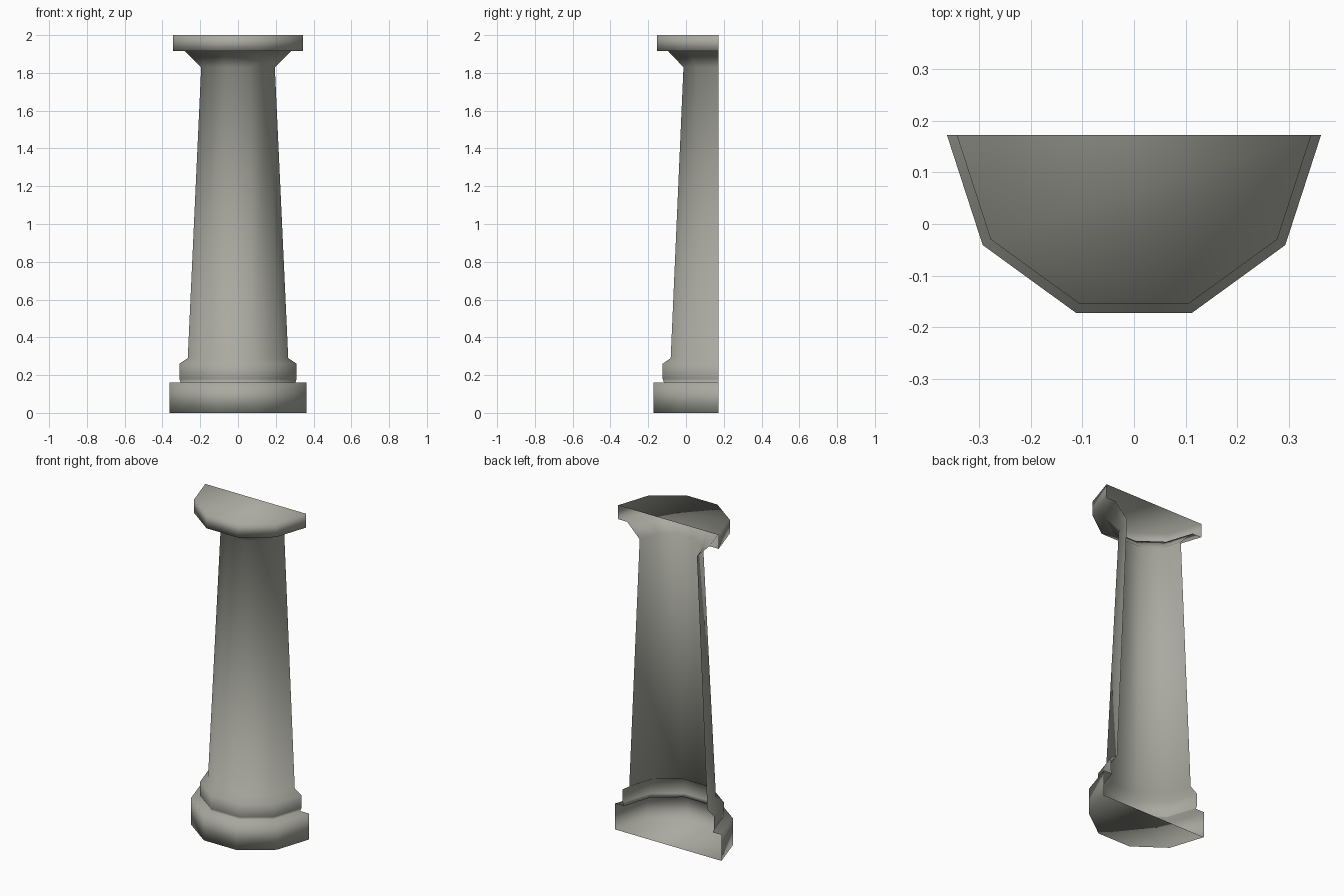
import bpy, bmesh, math

if "Cube" in bpy.data.objects:
    bpy.data.objects.remove(bpy.data.objects["Cube"])

# Stone colour
stone = bpy.data.materials.new("warm grey stone")
stone.diffuse_color = (0.40, 0.40, 0.355, 1)
stone.use_nodes = True
stone.node_tree.nodes["Principled BSDF"].inputs["Base Color"].default_value = stone.diffuse_color

# Lathe profile (radius, height): plinth, torus, tapered shaft, flare, abacus
PROFILE = [
    (0.362, 0.0), (0.362, 0.16),
    (0.303, 0.16), (0.311, 0.18), (0.311, 0.26),
    (0.266, 0.29), (0.195, 1.83),
    (0.28, 1.915), (0.343, 1.915), (0.343, 2.0),
]
SIDES = 5          # half of a ten-sided column
BACK_Y = 0.172     # open cut plane

bm = bmesh.new()
rings = []
for r, z in PROFILE:
    ring = []
    for i in range(SIDES + 1):
        a = math.pi + math.pi * i / SIDES
        ring.append(bm.verts.new((r * math.cos(a), BACK_Y + r * math.sin(a), z)))
    rings.append(ring)

# Side walls, back left open
for lo, hi in zip(rings, rings[1:]):
    for i in range(SIDES):
        bm.faces.new((lo[i], lo[i + 1], hi[i + 1], hi[i]))

# Bottom and top caps
bm.faces.new(rings[0][::-1])
bm.faces.new(rings[-1])

for f in bm.faces:
    f.smooth = True

mesh = bpy.data.meshes.new("half_column")
bm.to_mesh(mesh)
bm.free()
mesh.materials.append(stone)
column = bpy.data.objects.new("half_column", mesh)
bpy.context.collection.objects.link(column)
